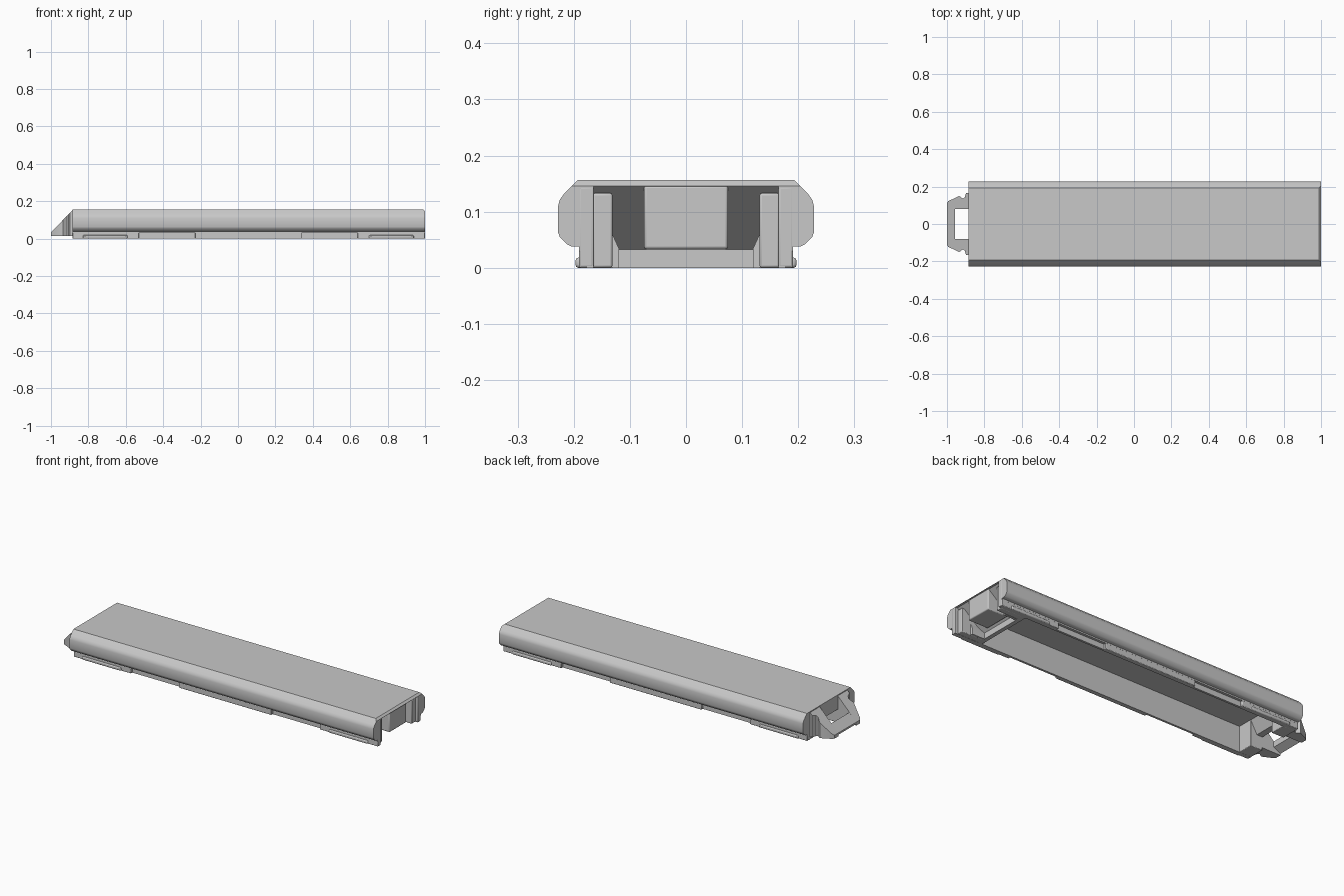
import bpy, bmesh
from mathutils import Vector

if "Cube" in bpy.data.objects:
    bpy.data.objects.remove(bpy.data.objects["Cube"], do_unlink=True)

grey = bpy.data.materials.new("plain_grey")
grey.use_nodes = True
GREY = (0.58, 0.58, 0.58, 1)
grey.diffuse_color = GREY
grey.node_tree.nodes["Principled BSDF"].inputs["Base Color"].default_value = GREY


def finish(name, bm, bevel=0.0):
    bmesh.ops.recalc_face_normals(bm, faces=bm.faces)
    mesh = bpy.data.meshes.new(name)
    bm.to_mesh(mesh)
    bm.free()
    mesh.materials.append(grey)
    ob = bpy.data.objects.new(name, mesh)
    bpy.context.collection.objects.link(ob)
    if bevel:
        mod = ob.modifiers.new("soft_edges", "BEVEL")
        mod.width = bevel
        mod.segments = 2
        mod.limit_method = "ANGLE"
    bpy.ops.object.select_all(action="DESELECT")
    ob.select_set(True)
    bpy.context.view_layer.objects.active = ob
    bpy.ops.object.shade_smooth_by_angle()
    return ob


def prism(points, axis, lo, hi):
    """Extrude a 2D outline along an axis (other axes keep their order)."""
    bm = bmesh.new()
    verts = []
    for p in points:
        co = list(p)
        co.insert(axis, lo)
        verts.append(bm.verts.new(co))
    face = bm.faces.new(verts)
    ext = bmesh.ops.extrude_face_region(bm, geom=[face])
    move = Vector((0, 0, 0))
    move[axis] = hi - lo
    bmesh.ops.translate(bm, vec=move, verts=[g for g in ext["geom"] if isinstance(g, bmesh.types.BMVert)])
    bmesh.ops.recalc_face_normals(bm, faces=bm.faces)
    return bm


def slice_off(bm, co, normal):
    """Remove everything beyond a plane and close the cut."""
    bmesh.ops.bisect_plane(bm, geom=bm.verts[:] + bm.edges[:] + bm.faces[:],
                           plane_co=co, plane_no=normal, clear_outer=True)
    bmesh.ops.holes_fill(bm, edges=[e for e in bm.edges if e.is_boundary], sides=0)


def box(name, x, y, z, bevel=0.003):
    outline = [(x[0], y[0]), (x[1], y[0]), (x[1], y[1]), (x[0], y[1])]
    return finish(name, prism(outline, 2, *z), bevel)


BACK, FRONT = -0.885, 1.0
INNER, CEIL = 0.165, 0.145

# Hollow shell: channel section with chamfered flanks
half = [(0.193, 0.156), (0.218, 0.131), (0.225, 0.121), (0.228, 0.11), (0.228, 0.063),
        (0.225, 0.055), (0.212, 0.042), (0.204, 0.038), (0.177, 0.038), (0.177, 0.0),
        (INNER, 0.0), (INNER, CEIL)]
section = half + [(-y, z) for y, z in reversed(half)]
shell = prism(section, 0, BACK, FRONT)
slice_off(shell, (0.989, 0, 0.156), (0.01, 0, 0.011))
finish("shell", shell)

# Wedge-shaped handle arm outline, from tip to body
arm = [(-1.0, 0.08), (-1.0, 0.112), (-0.993, 0.122), (-0.935, 0.15), (-0.915, 0.136),
       (-0.905, 0.142), (-0.898, 0.165), (-0.87, 0.165), (-0.87, 0.08)]

for side, s in (("left", 1), ("right", -1)):
    def span(a, b):
        return sorted((s * a, s * b))
    # Skirt panels, strip and snap ridges
    for i, xs in enumerate([(BACK, -0.53), (-0.23, 0.34), (0.64, FRONT)]):
        box(f"{side}_skirt_panel_{i}", xs, span(0.17, 0.191), (0.0, 0.032))
    box(f"{side}_skirt_strip", (BACK, FRONT), span(0.17, 0.191), (0.03, 0.042), 0)
    for i, xs in enumerate([(-0.83, -0.59), (0.70, 0.94)]):
        box(f"{side}_snap_ridge_{i}", xs, span(0.183, 0.197), (0.0, 0.018), 0.005)
    # End post, rail and sloped foot around the socket
    box(f"{side}_end_post", (0.96, 1.0005), span(INNER - 0.001, 0.191), (0.0, 0.144), 0.004)
    box(f"{side}_end_rail", (0.84, 0.985), span(0.131, 0.167), (0.0, 0.133), 0.004)
    foot = [(s * 0.119, 0.0), (s * 0.119, 0.033), (s * 0.132, 0.062), (s * 0.132, 0.0)]
    finish(f"{side}_socket_foot", prism(foot, 0, 0.84, 0.93))
    # Side block of the closed end, and handle arm
    box(f"{side}_end_block", (BACK, -0.81), span(0.08, 0.167), (0.0, 0.147))
    wedge = prism([(x, s * y) for x, y in arm], 2, 0.015, 0.155)
    slice_off(wedge, (-1.0, 0, 0.034), (-0.119, 0, 0.117))
    finish(f"{side}_handle_arm", wedge)

# Sloped socket at the open end, with its central block
socket = [(0.83, 0.0), (0.853, 0.0), (0.853, 0.033), (0.99, 0.147), (0.95, 0.147), (0.83, 0.04)]
finish("socket_ramp", prism(socket, 1, -INNER, INNER))
box("socket_block", (0.87, 0.992), (-0.075, 0.075), (0.033, 0.147), 0.005)

# Upper wall of the closed end, above the handle opening
upper = [(BACK, 0.075), (BACK, 0.147), (-0.81, 0.147), (-0.85, 0.075)]
finish("upper_end_wall", prism(upper, 1, -0.082, 0.082))

# Raised grip bar joining the handle arms
bar = [(-1.0, 0.024), (-1.0, 0.034), (-0.957, 0.077), (-0.957, 0.045)]
finish("handle_bar", prism(bar, 1, -0.082, 0.082))
